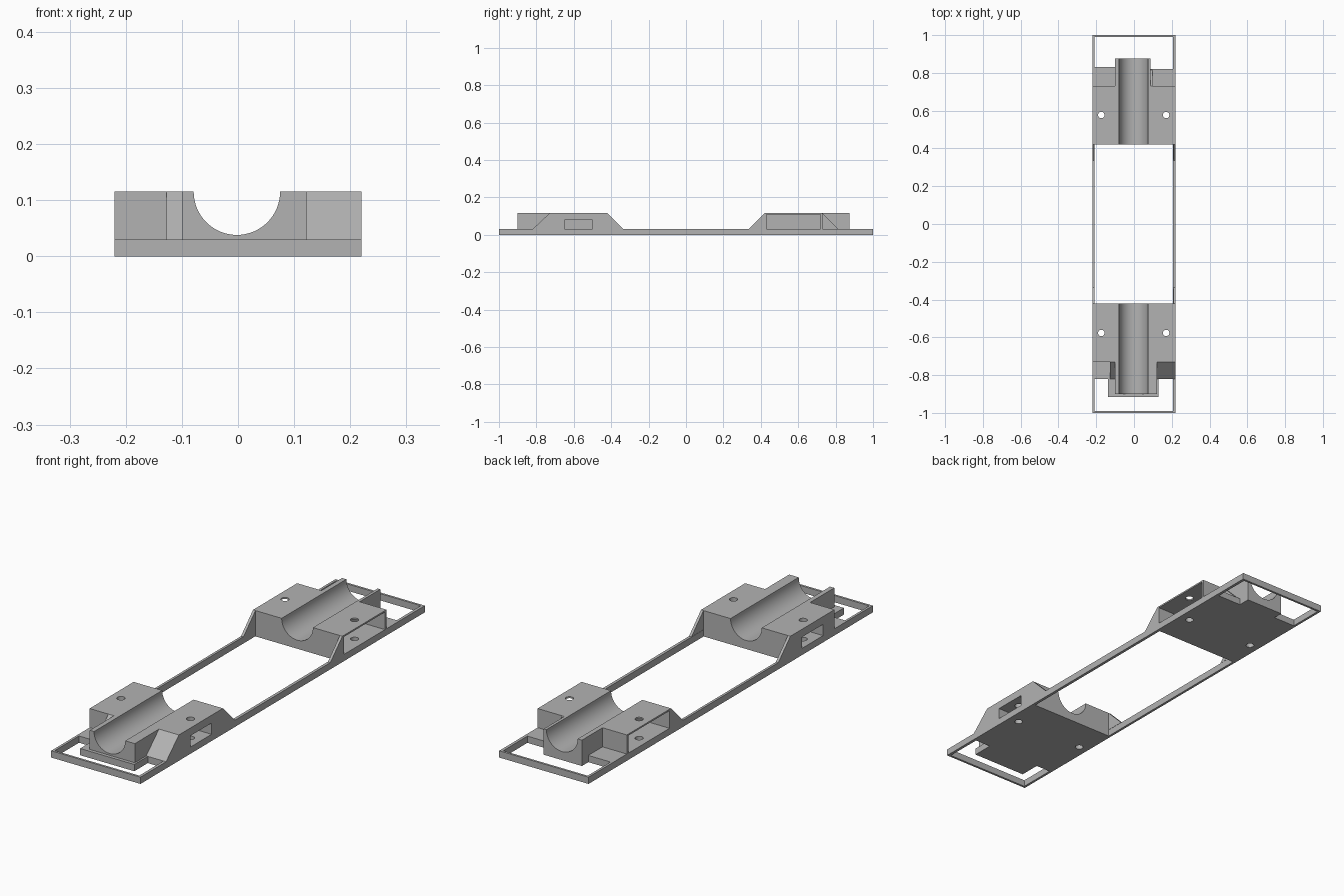
import bpy, bmesh, math
from mathutils import Vector

cube = bpy.data.objects.get("Cube")
if cube:
    bpy.data.objects.remove(cube)

grey = bpy.data.materials.new("mid_grey")
grey.use_nodes = True
COLOR = (0.45, 0.45, 0.45, 1)
grey.diffuse_color = COLOR
grey.node_tree.nodes["Principled BSDF"].inputs["Base Color"].default_value = COLOR

LEFT, RIGHT = -0.22, 0.22
RAIL_TOP, TOP = 0.03, 0.115
RADIUS = 0.077


def prism(name, outline, axis, start, end):
    """Extrude a 2D outline along x, y or z."""
    def place(p, d):
        return {"x": (d, p[0], p[1]), "y": (p[0], d, p[1]), "z": (p[0], p[1], d)}[axis]
    bm = bmesh.new()
    face = bm.faces.new([bm.verts.new(place(p, start)) for p in outline])
    moved = bmesh.ops.extrude_face_region(bm, geom=[face])["geom"]
    verts = [g for g in moved if isinstance(g, bmesh.types.BMVert)]
    bmesh.ops.translate(bm, verts=verts, vec=Vector(place((0, 0), end - start)))
    bmesh.ops.recalc_face_normals(bm, faces=bm.faces)
    mesh = bpy.data.meshes.new(name)
    bm.to_mesh(mesh)
    bm.free()
    mesh.materials.append(grey)
    obj = bpy.data.objects.new(name, mesh)
    bpy.context.collection.objects.link(obj)
    return obj


def box(name, x0, x1, y0, y1, z0, z1):
    return prism(name, [(x0, y0), (x1, y0), (x1, y1), (x0, y1)], "z", z0, z1)


def select(obj):
    bpy.ops.object.select_all(action="DESELECT")
    obj.select_set(True)
    bpy.context.view_layer.objects.active = obj


def cut(obj, cutter):
    cutter.hide_render = True
    select(obj)
    mod = obj.modifiers.new("cut", "BOOLEAN")
    mod.operation, mod.solver, mod.object = "DIFFERENCE", "EXACT", cutter
    bpy.ops.object.modifier_apply(modifier=mod.name)
    bpy.data.objects.remove(cutter)


def drill(obj, x, y):
    ring = [(x + 0.017 * math.cos(i * math.tau / 24), y + 0.017 * math.sin(i * math.tau / 24))
            for i in range(24)]
    cut(obj, prism("drill", ring, "z", -0.1, 0.3))


def cradle(name, x0, x1, y0, y1):
    """Block with a half-round channel along y."""
    arc = [(-0.002 + RADIUS * math.cos(a), TOP - RADIUS * math.sin(a))
           for a in (math.pi * i / 32 for i in range(33))]
    outline = [(x0, RAIL_TOP), (x1, RAIL_TOP), (x1, TOP)] + arc + [(x0, TOP)]
    obj = prism(name, outline, "y", y0, y1)
    select(obj)
    bpy.ops.object.shade_smooth_by_angle(angle=math.radians(30))


def ramp(name, x0, x1, low, high):
    prism(name, [(low, RAIL_TOP), (high, RAIL_TOP), (high, TOP)], "x", x0, x1)


# Thin rectangular frame
box("left_rail", RIGHT - 0.013, RIGHT, -1, 1, 0, RAIL_TOP)
box("right_rail", LEFT, LEFT + 0.011, -1, 1, 0, RAIL_TOP)
for end, s in (("front", -1), ("back", 1)):
    y0, y1 = sorted((s, s * 0.99))
    box(end + "_bar", LEFT + 0.011, RIGHT - 0.013, y0, y1, 0, RAIL_TOP)

# Floor plates with a narrower tongue toward each end
plates = {
    "front": (-1, 0.82, 0.82, 0.915, -0.137, 0.13),
    "back": (1, 0.83, 0.82, 0.875, -0.1, 0.088),
}
for end, (s, yl, yr, tip, xl, xr) in plates.items():
    outline = [(LEFT, 0.42), (RIGHT, 0.42), (RIGHT, yr), (xr, yr),
               (xr, tip), (xl, tip), (xl, yl), (LEFT, yl)]
    plate = prism(end + "_plate", [(x, s * y) for x, y in outline], "z", 0, RAIL_TOP)
    for x in (-0.173, 0.17):
        drill(plate, x, s * 0.577)

# Channel blocks
cradle("front_cradle", -0.1, 0.122, -0.9, -0.42)
cradle("back_cradle", -0.1, 0.088, 0.42, 0.875)

# Side blocks with pockets open to the outside, and screw holes
for end, s in (("front", -1), ("back", 1)):
    for side, inner, outer, hole in (("right", -0.1, LEFT, -0.173), ("left", 0.088, RIGHT, 0.17)):
        if end == "front" and side == "left":
            inner = 0.122
        x0, x1 = sorted((inner, outer))
        y0, y1 = sorted((s * 0.42, s * 0.73))
        wing = box(f"{end}_{side}_block", x0, x1, y0, y1, RAIL_TOP, TOP)
        near, far, roof = (0.5, 0.65, 0.08) if end == "front" else (0.43, 0.72, 0.108)
        depth = inner + math.copysign(0.012, outer)
        px0, px1 = sorted((depth, outer * 1.2))
        py0, py1 = sorted((s * near, s * far))
        cut(wing, box("pocket", px0, px1, py0, py1, RAIL_TOP - 0.01, roof))
        drill(wing, hole, s * 0.577)
        # Thin gusset running down to the rail
        g0, g1 = sorted((outer, outer - math.copysign(0.012, outer)))
        ramp(f"{end}_{side}_gusset", g0, g1, s * 0.335, s * 0.42)

# Sloped pieces beside the channels
ramp("front_left_ramp", 0.122, RIGHT, -0.82, -0.73)
ramp("front_right_ramp", -0.127, -0.1, -0.82, -0.73)
ramp("back_left_ramp", 0.088, 0.098, 0.815, 0.73)
